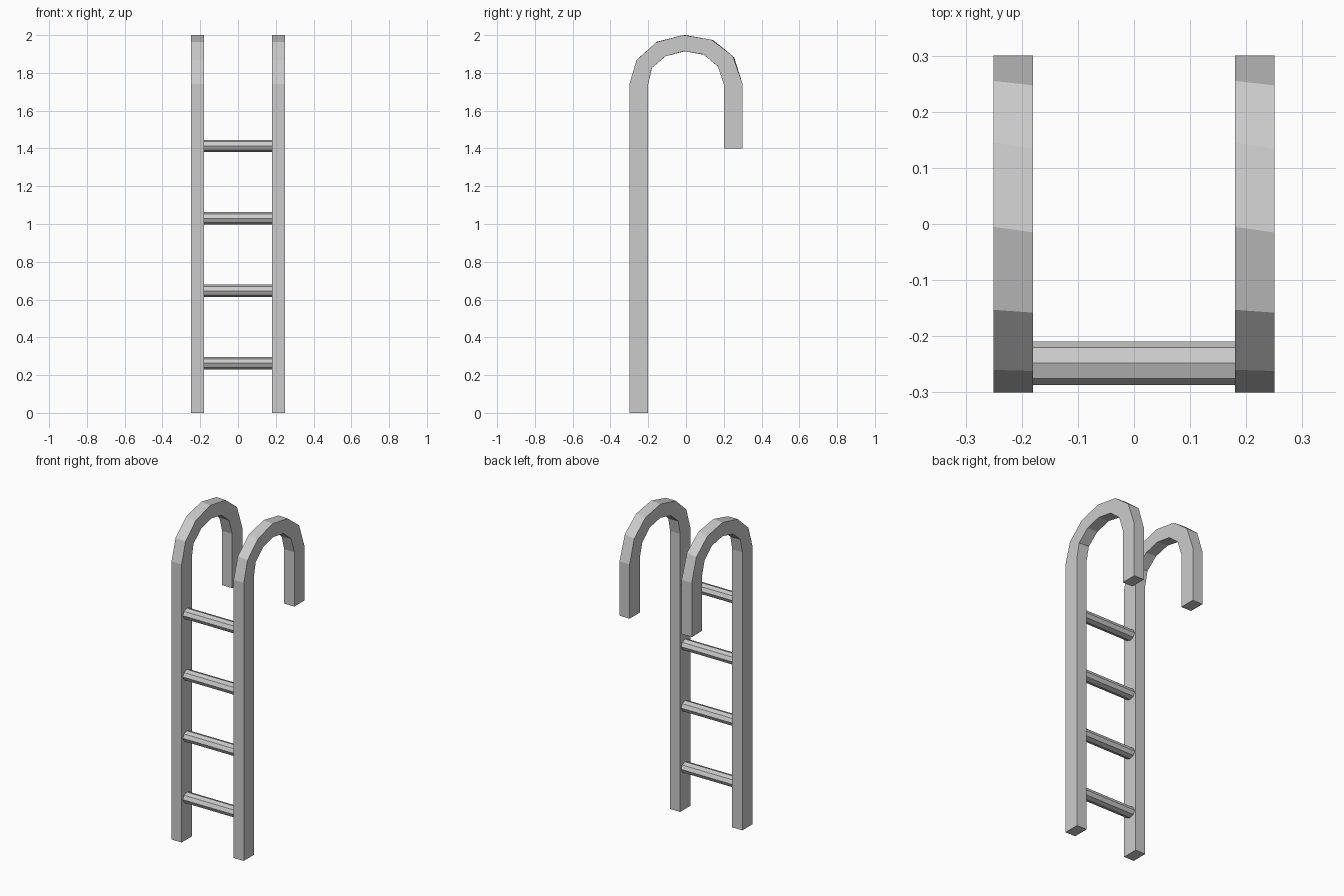
import bpy, bmesh, math

if "Cube" in bpy.data.objects:
    bpy.data.objects.remove(bpy.data.objects["Cube"])

# Hooked rail outline: (y, z) on its -x side, then (dy, dz) skew towards +x
OUTER = [(-.3, 0, 0, 0), (-.3, 1.74, 0, 0), (-.26, 1.87, -.002, -.003),
         (-.153, 1.965, -.005, -.003), (-.005, 2.0, -.01, 0),
         (.145, 1.972, -.011, .004), (.255, 1.882, -.008, .008),
         (.3, 1.74, 0, 0), (.3, 1.4, 0, 0)]
INNER = [(-.2, 0, 0, 0), (-.2, 1.74, 0, 0), (-.18, 1.828, -.002, -.003),
         (-.105, 1.89, -.004, -.002), (-.004, 1.915, -.007, 0),
         (.1, 1.895, -.008, .003), (.174, 1.83, -.006, .006),
         (.2, 1.74, 0, 0), (.2, 1.4, 0, 0)]


def finish(name, bm):
    bmesh.ops.recalc_face_normals(bm, faces=bm.faces)
    me = bpy.data.meshes.new(name)
    bm.to_mesh(me)
    bm.free()
    bpy.context.collection.objects.link(bpy.data.objects.new(name, me))


def rail(name, x0, x1):
    bm = bmesh.new()
    rings = []
    for o, i in zip(OUTER, INNER):
        rings.append([bm.verts.new(c) for c in (
            (x0, o[0], o[1]), (x1, o[0] + o[2], o[1] + o[3]),
            (x1, i[0] + i[2], i[1] + i[3]), (x0, i[0], i[1]))])
    for a, b in zip(rings, rings[1:]):
        for k in range(4):
            n = (k + 1) % 4
            bm.faces.new((a[k], a[n], b[n], b[k]))
    bm.faces.new(rings[0])
    bm.faces.new(rings[-1])
    finish(name, bm)


def rung(name, z):
    bm = bmesh.new()
    ends = []
    for x in (-.18, .18):
        ends.append([bm.verts.new((x, -.248 + .039 * math.cos(k * math.pi / 4),
                                   z + .0325 * math.sin(k * math.pi / 4)))
                     for k in range(8)])
        bm.faces.new(ends[-1])
    for k in range(8):
        n = (k + 1) % 8
        bm.faces.new((ends[0][k], ends[0][n], ends[1][n], ends[1][k]))
    finish(name, bm)


# Two hooked side rails
rail("left_rail", -.25, -.18)
rail("right_rail", .18, .25)

# Four eight-sided rungs
for i in range(4):
    rung(f"rung_{i + 1}", .263 + .3835 * i)
